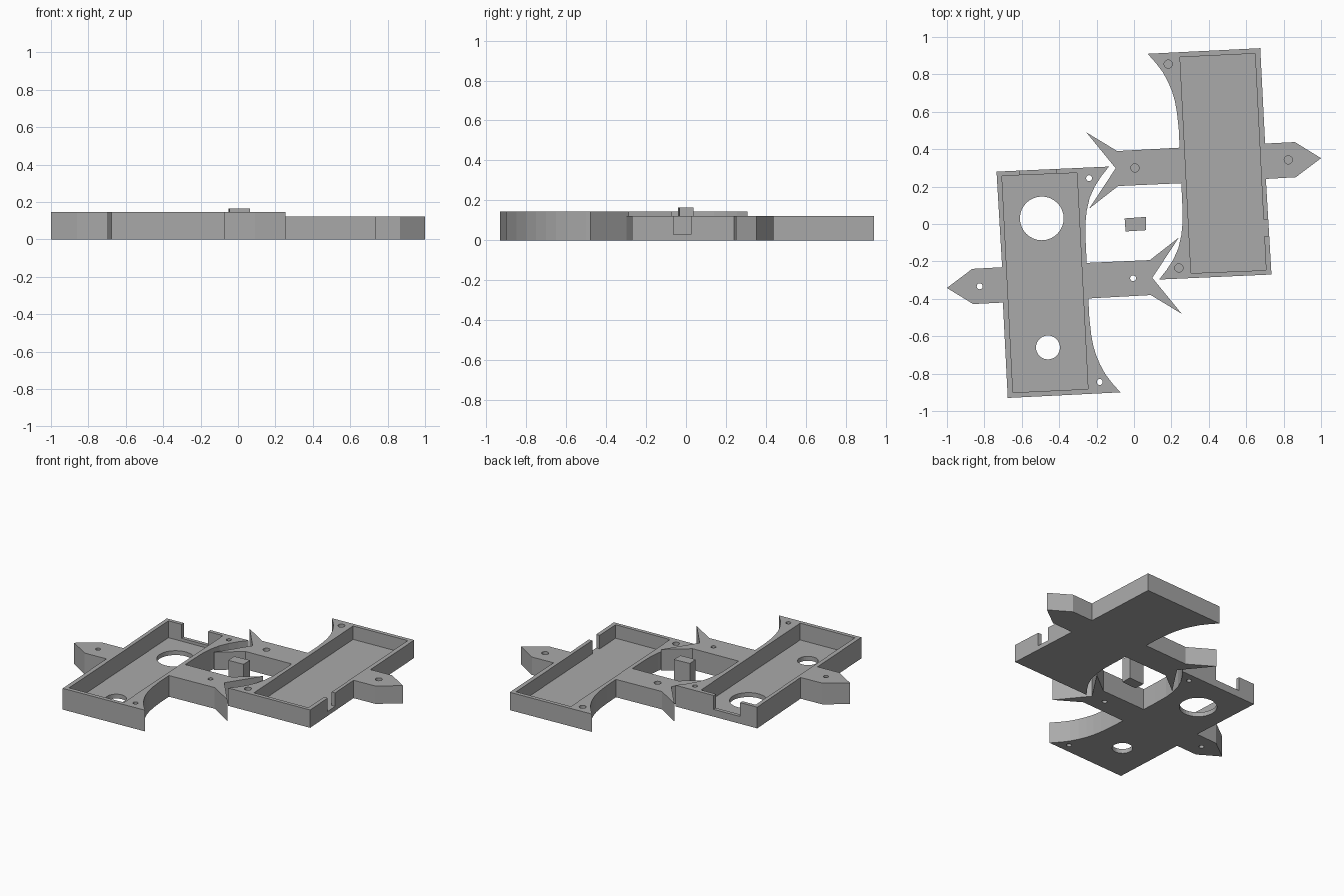
import bpy, bmesh
from math import cos, sin, tau

if "Cube" in bpy.data.objects:
    bpy.data.objects.remove(bpy.data.objects["Cube"])

grey = bpy.data.materials.new("plain grey")
grey.use_nodes = True
colour = (0.4, 0.4, 0.4, 1)
grey.diffuse_color = colour
grey.node_tree.nodes["Principled BSDF"].inputs["Base Color"].default_value = colour


def prism(name, points, low, high):
    """Extrude a flat outline between two heights."""
    bm = bmesh.new()
    face = bm.faces.new([bm.verts.new((x, y, low)) for x, y in points])
    up = bmesh.ops.extrude_face_region(bm, geom=[face])["geom"]
    tops = [v for v in up if isinstance(v, bmesh.types.BMVert)]
    bmesh.ops.translate(bm, verts=tops, vec=(0, 0, high - low))
    bmesh.ops.recalc_face_normals(bm, faces=bm.faces)
    mesh = bpy.data.meshes.new(name)
    bm.to_mesh(mesh)
    bm.free()
    mesh.materials.append(grey)
    obj = bpy.data.objects.new(name, mesh)
    bpy.context.collection.objects.link(obj)
    return obj


def circle(centre, radius, sides=32):
    return [(centre[0] + radius * cos(tau * i / sides),
             centre[1] + radius * sin(tau * i / sides)) for i in range(sides)]


def turned(points):
    """Half turn onto the matching shell."""
    return [(-x, 0.01 - y) for x, y in points]


def cut(obj, points, low, high):
    cutter = prism("cutter", points, low, high)
    cutter.hide_render = True
    mod = obj.modifiers.new("cut", 'BOOLEAN')
    mod.object = cutter
    mod.solver = 'EXACT'
    bpy.context.view_layer.objects.active = obj
    bpy.ops.object.modifier_apply(modifier=mod.name)
    bpy.data.objects.remove(cutter)


# Shared outline: pointed lug, tray, curved flank, forked arm, curved flank
outline = [
    (-1, -.342), (-.865, -.24), (-.705, -.231), (-.735, .28), (-.134, .307),
    (-.175, .255), (-.21, .2), (-.237, .14), (-.253, .07), (-.26, 0), (-.258, -.1),
    (-.253, -.208), (.085, -.193), (.24, -.072), (.098, -.288), (.255, -.48),
    (.09, -.38), (-.244, -.398), (-.239, -.5), (-.229, -.59), (-.218, -.65),
    (-.203, -.7), (-.182, -.75), (-.155, -.8), (-.12, -.847), (-.073, -.9),
    (-.675, -.93), (-.701, -.42), (-.86, -.428)]
pocket = [(-.706, .257), (-.305, .273), (-.246, -.882), (-.647, -.901)]
screws = [(-.24, .245), (-.825, -.333), (-.005, -.29), (-.183, -.845)]

# Taller shell with through holes and a slot in the back wall
tall_shell = prism("tall_shell", outline, 0, .145)
cut(tall_shell, pocket, .03, .3)
cut(tall_shell, [(-.61, .2), (-.415, .2), (-.415, .4), (-.61, .4)], .05, .3)
for centre, radius in [((-.493, .03), .117), ((-.46, -.66), .064)]:
    cut(tall_shell, circle(centre, radius), -.1, .3)
for centre in screws:
    cut(tall_shell, circle(centre, .016, 20), -.1, .3)

# Lower shell with blind holes and a slot in the side wall
low_shell = prism("low_shell", turned(outline), 0, .122)
cut(low_shell, turned(pocket), .03, .3)
cut(low_shell, [(.66, -.063), (.8, -.063), (.8, .024), (.66, .024)], .03, .3)
for centre in turned(screws):
    cut(low_shell, circle(centre, .022, 20), .03, .3)

# Loose button between the shells
button = prism("button", [(-.05, .03), (.065, .038), (.065, -.033), (-.045, -.04)], 0, .165)
